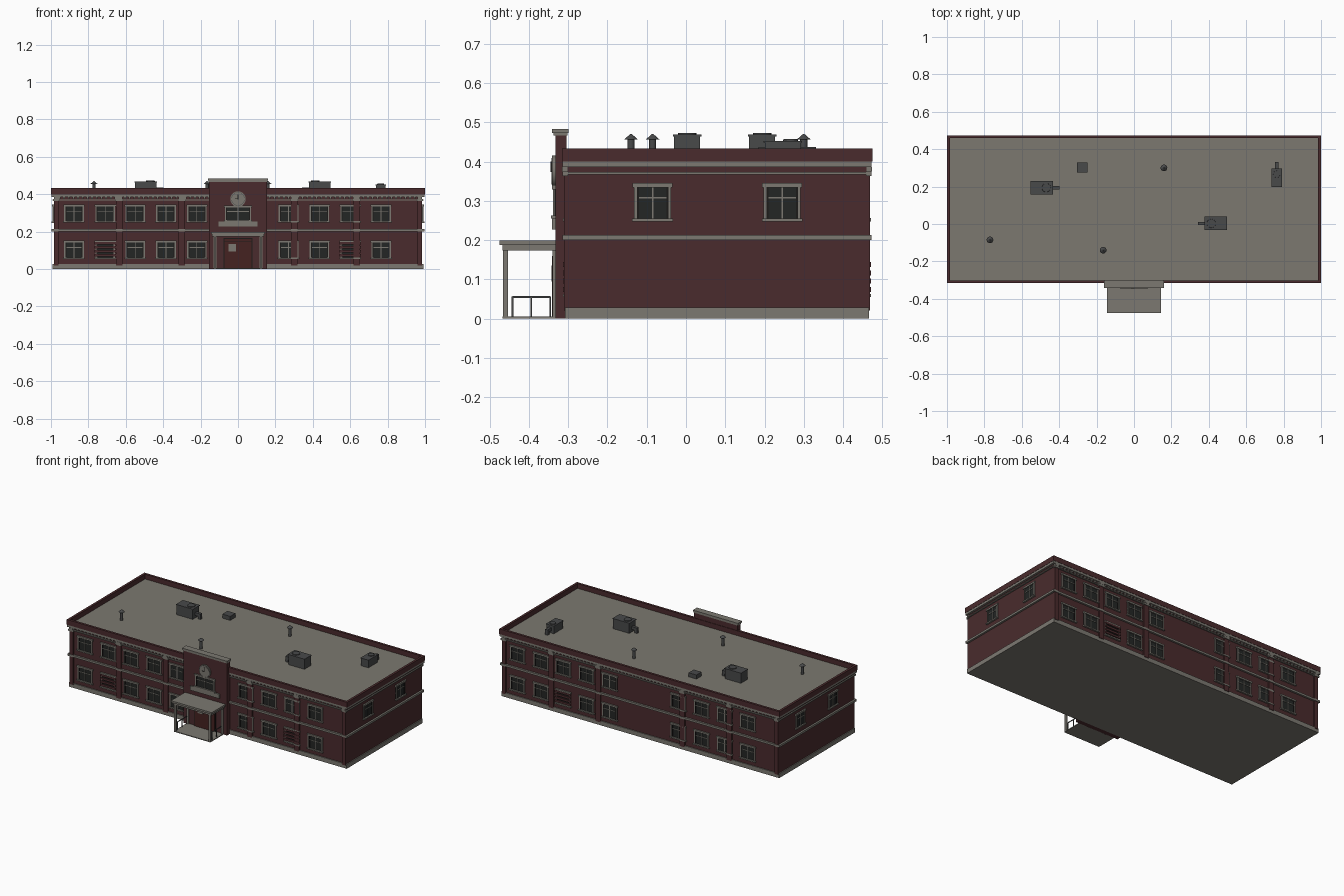
import bpy, bmesh
from math import pi, radians
from mathutils import Matrix, Vector

cube = bpy.data.objects.get("Cube")
if cube:
    bpy.data.objects.remove(cube, do_unlink=True)


def material(name, rgb):
    m = bpy.data.materials.new(name)
    m.use_nodes = True
    m.diffuse_color = (*rgb, 1)
    m.node_tree.nodes["Principled BSDF"].inputs["Base Color"].default_value = (*rgb, 1)
    return m


BRICK = material("dark red brick", (0.068, 0.024, 0.026))
STONE = material("grey stone", (0.2, 0.19, 0.165))
ROOF = material("roof felt", (0.2, 0.19, 0.16))
GLASS = material("dark glass", (0.017, 0.019, 0.018))
METAL = material("dark metal", (0.065, 0.067, 0.068))
DOOR = material("door red", (0.06, 0.016, 0.015))
BLACK = material("black trim", (0.012, 0.011, 0.01))


def make(name, boxes, location=(0, 0, 0), turn=0):
    """One object from boxes given as (x range, y range, z range, material)."""
    bm = bmesh.new()
    mats = []
    for xs, ys, zs, mat in boxes:
        if mat not in mats:
            mats.append(mat)
        lo, hi = Vector((xs[0], ys[0], zs[0])), Vector((xs[1], ys[1], zs[1]))
        fit = Matrix.Translation((lo + hi) / 2) @ Matrix.Diagonal((*(hi - lo), 1))
        verts = bmesh.ops.create_cube(bm, size=1, matrix=fit)["verts"]
        for face in {f for v in verts for f in v.link_faces}:
            face.material_index = mats.index(mat)
    mesh = bpy.data.meshes.new(name)
    bm.to_mesh(mesh)
    bm.free()
    for m in mats:
        mesh.materials.append(m)
    ob = bpy.data.objects.new(name, mesh)
    bpy.context.collection.objects.link(ob)
    ob.location = location
    ob.rotation_euler.z = turn
    return ob


def cone(name, at, r1, r2, depth, mat, sides=16, rotation=(0, 0, 0)):
    bpy.ops.mesh.primitive_cone_add(vertices=sides, radius1=r1, radius2=r2, depth=depth,
                                    location=at, rotation=rotation)
    ob = bpy.context.object
    ob.name = name
    ob.data.materials.append(mat)
    bpy.ops.object.shade_smooth_by_angle(angle=radians(35))
    return ob


# Main walls, bands and roof
W, YF, YB = 0.985, -0.302, 0.46
YC = (YF + YB) / 2


def band(name, z0, z1, out, mat):
    return make(name, [((-W - out, W + out), (YF - out, YB + out), (z0, z1), mat)])


band("walls", 0.01, 0.4, 0, BRICK)
band("base_course", 0, 0.028, 0.006, STONE)
band("belt_course", 0.2, 0.213, 0.012, STONE)
band("frieze_strip", 0.367, 0.373, 0.008, STONE)
band("cornice", 0.386, 0.4, 0.013, STONE)
make("roof", [((-W, W), (YF, YB), (0.398, 0.402), ROOF)])
o, i, z = 0.0145, 0.001, (0.4, 0.433)
make("parapet", [
    ((-W - o, W + o), (YF - o, YF + i), z, BRICK),
    ((-W - o, W + o), (YB - i, YB + o), z, BRICK),
    ((-W - o, -W + i), (YF, YB), z, BRICK),
    ((W - i, W + o), (YF, YB), z, BRICK)])

# Dentils, pilasters and capitals on both long walls
for side, y, turn in (("front", YF, 0), ("back", YB, pi)):
    row = make(side + "_dentils", [((-W, -W + 0.01), (-0.009, 0), (0.376, 0.386), STONE)],
               (0, y, 0), turn)
    arr = row.modifiers.new("repeat", "ARRAY")
    arr.use_relative_offset = False
    arr.use_constant_offset = True
    arr.constant_offset_displace = (0.025, 0, 0)
    arr.count = 79
    for x in (-0.972, -0.635, -0.3, 0.3, 0.635, 0.972):
        h = 0.013 if abs(x) > 0.9 else 0.017
        make(side + "_pilaster", [
            ((-h, h), (-0.009, 0.002), (0.02, 0.367), BRICK),
            ((-h - 0.005, h + 0.005), (-0.013, 0.002), (0.363, 0.375), STONE),
            ((-h, h), (-0.0138, 0.002), (0.375, 0.386), STONE)], (x, y, 0), turn)


# Windows: glazing, dark frame, mullions, jambs, lintel and sill
def window(name, location, turn=0, w=0.105, h=0.098, boarded=False):
    a, b = w / 2, h
    t, g = 0.007, 0.005
    parts = [
        ((-a, a), (-0.002, 0.002), (0.005, b - 0.005), GLASS),
        ((-a - 0.004, a + 0.004), (-0.009, 0.002), (b - 0.011, b), STONE),
        ((-a - 0.005, a + 0.005), (-0.011, 0.002), (0, 0.008), STONE)]
    for s in (-1, 1):
        for lo, hi, d, mat in ((a - t, a, 0.006, STONE), (a - t - g, a - t, 0.005, BLACK)):
            parts.append((sorted((s * lo, s * hi)), (-d, 0.002), (0.004, b - 0.008), mat))
    if boarded:
        parts += [((-a - 0.004, a + 0.004), (-0.011, -0.004), (k, k + 0.013), BRICK)
                  for k in (0.013, 0.034, 0.055, 0.076)]
    else:
        parts += [((-0.002, 0.002), (-0.005, 0.002), (0.006, b - 0.01), STONE),
                  ((-a + t, a - t), (-0.005, 0.002), (b * 0.6, b * 0.6 + 0.004), STONE)]
    make(name, parts, location, turn)


columns = (-0.877, -0.71, -0.55, -0.385, -0.22, 0.27, 0.435, 0.6, 0.765)
for side, y, turn, sign, boards in (("front", YF, 0, 1, (-0.71, 0.6)),
                                    ("back", YB, pi, -1, (-0.55,))):
    for x in columns:
        window(side + "_upper_window", (sign * x, y, 0.248), turn)
        window(side + "_lower_window", (sign * x, y, 0.055), turn, boarded=x in boards)
for y in (-0.085, 0.245):
    window("left_window", (W, y, 0.247), pi / 2, 0.094)
    window("right_window", (-W, y, 0.247), -pi / 2, 0.094)

# Entrance tower with stepped cap
TY = -0.333
make("tower", [((-0.155, 0.155), (TY, -0.304), (0, 0.47), BRICK)])
make("tower_cap", [((-0.157, 0.157), (-0.337, -0.302), (0.466, 0.473), STONE),
                   ((-0.161, 0.161), (-0.341, -0.299), (0.473, 0.483), STONE)])
window("tower_window", (0, TY, 0.255), 0, 0.14, 0.085)
make("name_plate", [((-0.105, 0.105), (-0.341, TY), (0.227, 0.255), STONE)])

# Clock
flat = (pi / 2, 0, 0)
cone("clock_rim", (0, -0.336, 0.375), 0.041, 0.041, 0.01, STONE, 32, flat)
cone("clock_ring", (0, -0.3365, 0.375), 0.036, 0.036, 0.011, METAL, 32, flat)
cone("clock_face", (0, -0.337, 0.375), 0.034, 0.034, 0.012, STONE, 32, flat)
make("clock_hands", [((-0.0015, 0.0015), (-0.345, -0.342), (0.373, 0.4), BLACK),
                     ((-0.016, 0.001), (-0.345, -0.342), (0.3735, 0.3765), BLACK)])

# Double door with surround and notice
make("entrance_door", [
    ((-0.078, 0.078), (-0.338, TY), (0, 0.166), BLACK),
    ((-0.072, 0.072), (-0.341, TY), (0.005, 0.16), DOOR),
    ((-0.001, 0.001), (-0.342, TY), (0.005, 0.145), BLACK),
    ((-0.072, 0.072), (-0.342, TY), (0.145, 0.148), BLACK),
    ((-0.05, -0.012), (-0.343, TY), (0.095, 0.135), STONE)])

# Porch canopy, posts, platform and railings
make("canopy", [((-0.138, 0.138), (-0.467, TY), (0.174, 0.187), STONE),
                ((-0.145, 0.145), (-0.475, TY), (0.187, 0.199), STONE)])
make("porch_platform", [((-0.13, 0.13), (-0.467, TY), (0, 0.005), STONE)])
for s in (-1, 1):
    x = s * 0.123
    make("porch_post", [((x - 0.006, x + 0.006), (-0.466, -0.454), (0, 0.176), STONE),
                        ((x - 0.007, x + 0.007), (-0.34, TY), (0, 0.176), STONE)])
    rail = [((x - 0.002, x + 0.002), (y - 0.002, y + 0.002), (0, 0.056), METAL)
            for y in (-0.442, -0.394, -0.346)]
    rail += [((x - 0.002, x + 0.002), (-0.442, -0.346), (0.053, 0.057), METAL)]
    make("porch_railing", rail)


# Rooftop air units: casing, lid, fan and elbow duct
def air_unit(at, turn, length, width, top):
    a, b = length / 2, width / 2
    make("air_unit", [
        ((-a, a), (-b, b), (0.4, top - 0.008), METAL),
        ((-a - 0.003, a + 0.003), (-b - 0.003, b + 0.003), (top - 0.008, top - 0.003), METAL),
        ((a, a + 0.038), (-0.009, 0.009), (0.418, 0.437), METAL),
        ((a + 0.02, a + 0.038), (-0.009, 0.009), (0.4, 0.42), METAL)], (*at, 0), turn)
    fan = Matrix.Rotation(turn, 3, "Z") @ Vector((a * 0.42, 0, 0))
    cone("air_unit_fan", (at[0] + fan.x, at[1] + fan.y, top - 0.003), b * 0.75, b * 0.7, 0.008, METAL)


air_unit((-0.493, 0.194), 0, 0.115, 0.066, 0.472)
air_unit((0.437, 0.003), pi, 0.115, 0.066, 0.472)
air_unit((0.763, 0.247), pi / 2, 0.092, 0.052, 0.456)
make("roof_hatch", [((-0.304, -0.248), (0.275, 0.328), (0.4, 0.428), METAL)])

# Roof vents with conical hoods
for x, y in ((-0.77, -0.085), (-0.165, -0.14), (0.16, 0.3)):
    cone("vent_pipe", (x, y, 0.429), 0.009, 0.009, 0.058, METAL)
    cone("vent_hood", (x, y, 0.463), 0.018, 0.002, 0.014, METAL)
